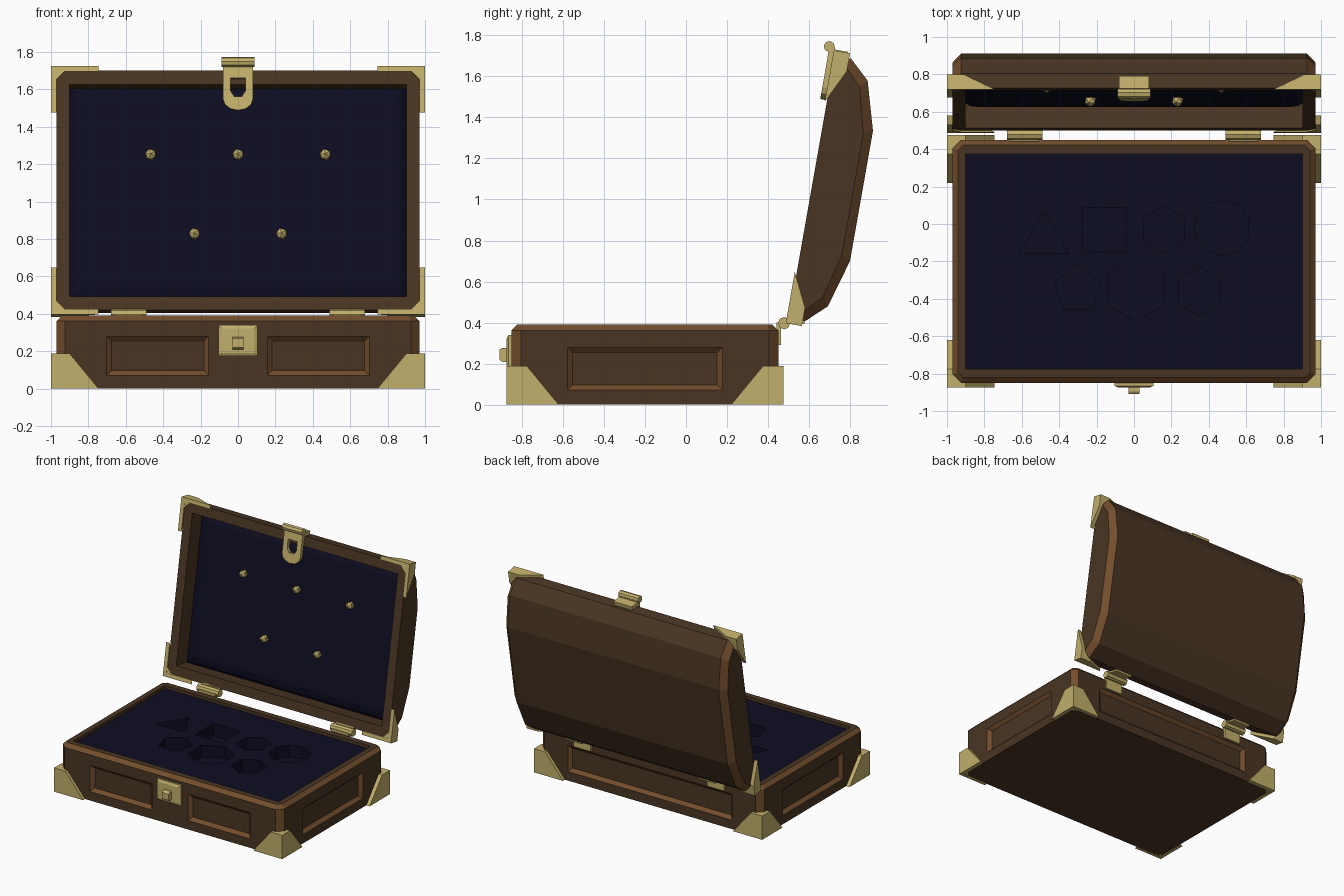
import bpy, bmesh, math
from mathutils import Matrix, Vector

if "Cube" in bpy.data.objects:
    bpy.data.objects.remove(bpy.data.objects["Cube"], do_unlink=True)


def material(name, rgb):
    m = bpy.data.materials.new(name)
    m.use_nodes = True
    m.diffuse_color = (*rgb, 1)
    bsdf = m.node_tree.nodes["Principled BSDF"]
    bsdf.inputs["Base Color"].default_value = (*rgb, 1)
    bsdf.inputs["Roughness"].default_value = 0.7
    return m


WOOD = material("dark wood", (0.068, 0.036, 0.017))
TRIM = material("light wood edge", (0.17, 0.075, 0.026))
FELT = material("navy felt", (0.004, 0.004, 0.016))
BRASS = material("brass", (0.54, 0.43, 0.145))

HX, HY = 0.97, 0.65
BASE = Matrix.Translation((0, -0.2, 0))
LID = Matrix.Translation((0, 0.613, 1.06)) @ Matrix.Rotation(math.radians(-100), 4, "X")


def finish(name, bm, mats, frame):
    bmesh.ops.recalc_face_normals(bm, faces=bm.faces)
    me = bpy.data.meshes.new(name)
    bm.to_mesh(me)
    bm.free()
    for m in mats:
        me.materials.append(m)
    ob = bpy.data.objects.new(name, me)
    bpy.context.collection.objects.link(ob)
    ob.matrix_world = frame
    return ob


def loft(name, loops, mats, frame=Matrix(), slot=lambda ring, side: 0):
    """Join equal loops of points into a closed solid."""
    bm = bmesh.new()
    rings = [[bm.verts.new(p) for p in lp] for lp in loops]
    n = len(rings[0])
    for r in range(len(rings) - 1):
        for k in range(n):
            j = (k + 1) % n
            f = bm.faces.new((rings[r][k], rings[r][j], rings[r + 1][j], rings[r + 1][k]))
            f.material_index = slot(r, k)
    bm.faces.new(rings[0])
    bm.faces.new(rings[-1])
    return finish(name, bm, mats, frame)


def rect(x, y, z, cx=0, cy=0):
    return [(cx + a * x, cy + b * y, z) for a, b in ((-1, -1), (1, -1), (1, 1), (-1, 1))]


def box(name, lo, hi, mat, frame=Matrix()):
    cx, cy = (lo[0] + hi[0]) / 2, (lo[1] + hi[1]) / 2
    return loft(name, [rect(hi[0] - cx, hi[1] - cy, z, cx, cy) for z in (lo[2], hi[2])], [mat], frame)


def prism(name, outline, z0, z1, mat, frame=Matrix()):
    return loft(name, [[(x, y, z) for x, y in outline] for z in (z0, z1)], [mat], frame)


def ngon(n, r, turn=0, cx=0, cy=0):
    return [(cx + r * math.cos(turn + math.tau * k / n), cy + r * math.sin(turn + math.tau * k / n))
            for k in range(n)]


def cut(target, cutter):
    mod = target.modifiers.new("cut", "BOOLEAN")
    mod.operation, mod.solver, mod.object = "DIFFERENCE", "EXACT", cutter
    bpy.context.view_layer.update()
    bpy.context.view_layer.objects.active = target
    bpy.ops.object.modifier_apply(modifier=mod.name)
    bpy.data.objects.remove(cutter, do_unlink=True)


# Base box with light chamfers on the upright and top edges
bm = bmesh.new()
bmesh.ops.create_cube(bm, size=1)
bmesh.ops.transform(bm, matrix=Matrix.Translation((0, 0, 0.195)) @ Matrix.Diagonal((2 * HX, 2 * HY, 0.39, 1)),
                    verts=bm.verts)
upright = [e for e in bm.edges if abs(e.verts[0].co.z - e.verts[1].co.z) > 0.1]
bmesh.ops.bevel(bm, geom=upright, offset=0.045, segments=1, affect="EDGES", material=1)
rim = [e for e in bm.edges if min(v.co.z for v in e.verts) > 0.38]
bmesh.ops.bevel(bm, geom=rim, offset=0.028, segments=1, affect="EDGES", material=1)
base = finish("base_box", bm, [WOOD, TRIM], BASE)


# Sunken wall panels with light sloped borders
def panel(x, w, turn, out):
    frame = BASE @ Matrix.Rotation(turn, 4, "Z") @ Matrix.Translation((x, -out, 0.175)) \
        @ Matrix.Rotation(math.pi / 2, 4, "X")
    loops = [rect(w + d, 0.104 + d, z) for z, d in ((0.015, 0.015), (-0.025, -0.025))]
    cut(base, loft("panel_cutter", loops, [WOOD, TRIM], frame, lambda r, k: 1))


for s in (-1, 1):
    panel(s * 0.43, 0.272, 0, HY)
    panel(0, 0.377, s * math.pi / 2, HX)
panel(0, 0.72, math.pi, HY)

# Felt tray with shaped recesses
cut(base, box("tray_cutter", (-0.9, -0.575, 0.18), (0.9, 0.575, 0.5), WOOD, BASE))
tray = box("felt_tray", (-0.9, -0.575, 0.18), (0.9, 0.575, 0.365), FELT, BASE)
recesses = [(3, 0.15, -0.48, 0.12), (4, 0.165, -0.16, 0.17), (6, 0.125, 0.16, 0.17), (10, 0.15, 0.47, 0.18),
            (5, 0.13, -0.3, -0.15), (6, 0.17, 0.01, -0.15), (6, 0.13, 0.35, -0.16)]
for n, r, x, y in recesses:
    turn = math.pi / 4 if n == 4 else math.pi / 2
    cut(tray, prism("recess_cutter", ngon(n, r, turn, x, y), 0.27, 0.45, FELT, BASE))

# Lid: faceted arch with chamfered ends
half = [(0.65, 0), (0.65, 0.08), (0.558, 0.178), (0.322, 0.246)]
arch = half + [(-y, z) for y, z in reversed(half)]
small = [(y * 0.93, z * 0.82) for y, z in arch]
loops = [[(x, y, z) for y, z in prof] for x, prof in
         ((-HX, small), (-HX + 0.045, arch), (HX - 0.045, arch), (HX, small))]
lid = loft("lid", loops, [WOOD, TRIM], LID, lambda r, k: int(r != 1 and k < len(arch) - 1))
cut(lid, box("lid_cutter", (-0.9, -0.575, -0.2), (0.9, 0.575, 0.15), WOOD, LID))

# Padded lid lining with studs
loft("lid_lining", [rect(0.9 - i, 0.575 - i, z) for i, z in
                    ((0, 0.15), (0, 0.135), (0.025, 0.115), (0.075, 0.1))], [FELT], LID)
for x, y in ((0, -0.21), (-0.467, -0.21), (0.467, -0.21), (-0.233, 0.22), (0.233, 0.22)):
    bm = bmesh.new()
    bmesh.ops.create_icosphere(bm, subdivisions=1, radius=0.033,
                               matrix=Matrix.Translation((x, y, 0.085)))
    finish("lining_stud", bm, [BRASS], LID)


# Brass corner caps: two tapered plates and a corner filler
def corner_cap(name, frame, sx, sy, z0, z1, top):
    ox, oy, t, arm = 1.0, 0.675, 0.03, 0.255
    prof = [(0, z0), (arm, z0), (top, z1), (0, z1)]
    loft(name + "_front_plate", [[(sx * (ox - a), sy * y, z) for a, z in prof] for y in (oy, oy - t)],
         [BRASS], frame)
    loft(name + "_side_plate", [[(sx * x, sy * (oy - a), z) for a, z in prof] for x in (ox, ox - t)],
         [BRASS], frame)
    fill = [(ox - 0.01, oy - 0.01), (ox - 0.076, oy - 0.027), (ox - 0.027, oy - 0.076)]
    prism(name + "_filler", [(sx * x, sy * y) for x, y in fill], z0 + 0.002, z1, BRASS, frame)


for sx in (-1, 1):
    for sy in (-1, 1):
        corner_cap("base_corner", BASE, sx, sy, 0, 0.188, 0.1)
        corner_cap("lid_corner", LID, sx, sy, -0.01, 0.07, 0.09)

# Hinges
ALONG_X = Matrix.Rotation(math.pi / 2, 4, "Y")
for s in (-1, 1):
    x = s * 0.585
    prism("hinge_barrel", ngon(8, 0.03), -0.095, 0.095, BRASS,
          Matrix.Translation((x, 0.478, 0.397)) @ ALONG_X)
    box("hinge_base_leaf", (x - 0.075, 0.44, 0.29), (x + 0.075, 0.464, 0.4), BRASS)
    box("hinge_lid_leaf", (x - 0.075, 0.64, 0), (x + 0.075, 0.664, 0.08), BRASS, LID)

# Lock plate and staple
front = Matrix.Translation((0, -0.85, 0.257)) @ Matrix.Rotation(math.pi / 2, 4, "X")
loft("lock_plate", [rect(0.105 - i, 0.083 - i, z) for i, z in
                    ((0, -0.01), (0, 0.015), (0.018, 0.024))], [BRASS], front)
loft("lock_staple", [rect(0.03, h, z, 0, -0.014) for h, z in
                     ((0.034, 0.01), (0.034, 0.045), (0.024, 0.06))], [BRASS], front)

# Hasp hinged on the lid edge
arc = [(0.08, -0.69)] + [(0.08 * math.cos(a), -0.49 + 0.06 * math.sin(a))
                         for a in (math.pi * k / 6 for k in range(7))] + [(-0.08, -0.69)]
hasp = prism("hasp", arc, -0.034, -0.006, BRASS, LID)
slot = [(-0.04, -0.605), (0.04, -0.605), (0.04, -0.535), (0.02, -0.505), (-0.02, -0.505), (-0.04, -0.535)]
cut(hasp, prism("slot_cutter", slot, -0.1, 0.1, BRASS, LID))
prism("hasp_barrel", ngon(8, 0.027), -0.087, 0.087, BRASS,
      LID @ Matrix.Translation((0, -0.69, -0.035)) @ ALONG_X)
box("hasp_plate", (-0.08, -0.68, -0.035), (0.08, -0.64, 0.06), BRASS, LID)
